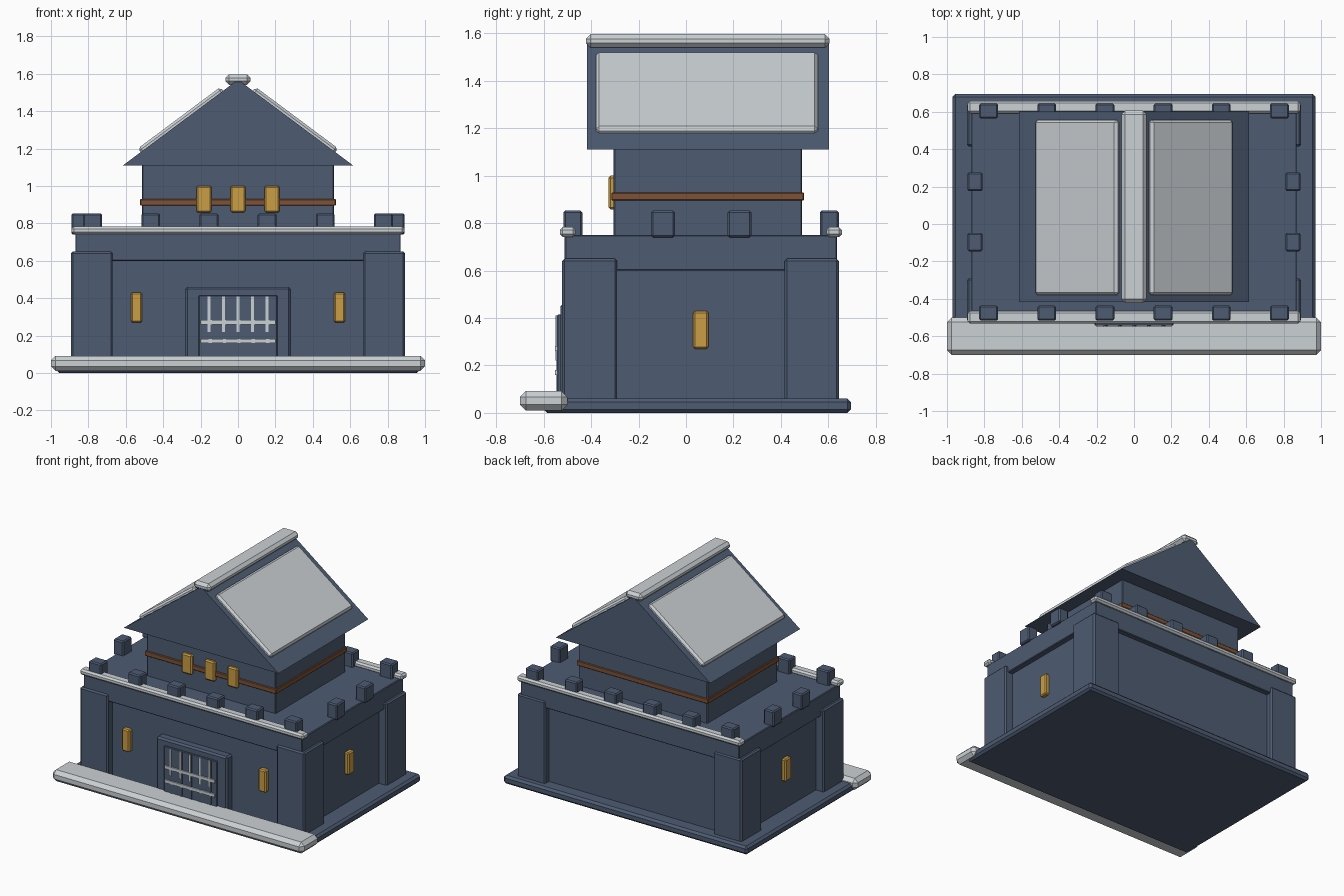
import bpy
import math

old = bpy.data.objects.get("Cube")
if old:
    bpy.data.objects.remove(old, do_unlink=True)


def material(name, rgb):
    mat = bpy.data.materials.new(name)
    mat.use_nodes = True
    mat.diffuse_color = (*rgb, 1)
    mat.node_tree.nodes["Principled BSDF"].inputs["Base Color"].default_value = (*rgb, 1)
    return mat


STONE = material("slate_blue", (0.075, 0.107, 0.17))
SNOW = material("pale_grey", (0.60, 0.635, 0.66))
GOLD = material("window_gold", (0.60, 0.34, 0.06))
WOOD = material("brown_wood", (0.21, 0.085, 0.035))


def mesh_object(name, verts, faces, mat, bevel=0.0):
    mesh = bpy.data.meshes.new(name)
    mesh.from_pydata(verts, [], faces)
    mesh.materials.append(mat)
    obj = bpy.data.objects.new(name, mesh)
    bpy.context.collection.objects.link(obj)
    if bevel:
        mod = obj.modifiers.new("Bevel", "BEVEL")
        mod.width = bevel
        mod.segments = 1
    return obj


def box(name, xs, ys, zs, mat=STONE, bevel=0.005):
    """Box spanning the given x, y and z ranges."""
    verts = [(x, y, z) for x in xs for y in ys for z in zs]
    faces = [(0, 1, 3, 2), (4, 6, 7, 5), (0, 4, 5, 1), (2, 3, 7, 6), (0, 2, 6, 4), (1, 5, 7, 3)]
    return mesh_object(name, verts, faces, mat, bevel)


def around(c, half):
    return (c - half, c + half)


# Ground slab and front step
box("base_slab", (-0.97, 0.97), (-0.60, 0.695), (0, 0.06), bevel=0.015)
box("front_step", (-1, 1), (-0.70, -0.50), (0.01, 0.092), SNOW, 0.025)

# Main block: recessed wall, overhanging parapet band, corner pillars
box("main_wall", (-0.83, 0.83), (-0.47, 0.60), (0.05, 0.65), bevel=0)
box("parapet_band", (-0.87, 0.87), (-0.512, 0.637), (0.60, 0.75))
for sx, side in ((-1, "right"), (1, "left")):
    xs = tuple(sorted((sx * 0.67, sx * 0.893)))
    box(f"front_pillar_{side}", xs, (-0.522, -0.29), (0.05, 0.65), bevel=0.01)
    box(f"back_pillar_{side}", xs, (0.415, 0.645), (0.05, 0.65), bevel=0.01)
    # Windows of the main block
    box(f"front_window_{side}", around(sx * 0.543, 0.03), (-0.505, -0.46), (0.27, 0.43), GOLD, 0.008)
    box(f"side_window_{side}", around(sx * 0.83, 0.03), (0.03, 0.095), (0.27, 0.43), GOLD, 0.008)

# Ledges along the front and back of the parapet
box("front_ledge", (-0.89, 0.89), (-0.532, -0.465), (0.742, 0.783), SNOW, 0.012)
box("back_ledge", (-0.89, 0.89), (0.592, 0.658), (0.742, 0.783), SNOW, 0.012)

# Battlement blocks
for i in range(6):
    x = (i - 2.5) * 0.311
    for label, y in (("front", -0.477), ("back", 0.605)):
        box(f"{label}_merlon", around(x, 0.05), around(y, 0.04), (0.74, 0.853), bevel=0.008)
for x in (-0.85, 0.85):
    for y in (-0.097, 0.226):
        box("side_merlon", around(x, 0.04), around(y, 0.05), (0.74, 0.853), bevel=0.008)

# Gate with frame, planks and grille
box("gate_frame", (-0.283, 0.283), (-0.53, -0.46), (0.05, 0.46), bevel=0.012)
box("gate_door", (-0.21, 0.21), (-0.542, -0.50), (0.05, 0.415), bevel=0.003)
for i in range(5):
    x = (i - 2) * 0.077
    box("gate_rib", around(x + 0.005, 0.009), (-0.546, -0.53), (0.06, 0.41), bevel=0)
    box("grille_bar", around(x, 0.008), (-0.55, -0.53), (0.22, 0.41), SNOW, 0)
for z in (0.17, 0.271):
    box("grille_rail", (-0.2, 0.2), (-0.552, -0.53), around(z, 0.011), SNOW, 0)

# Upper tower with belt and windows
box("tower", (-0.513, 0.513), (-0.305, 0.49), (0.74, 1.12))
box("tower_belt", (-0.523, 0.523), (-0.315, 0.498), (0.895, 0.93), WOOD, 0.004)
for x in (-0.182, 0, 0.182):
    box("tower_window", around(x, 0.041), (-0.327, -0.29), (0.858, 1.0), GOLD, 0.009)

# Gable roof
half, eave, apex = 0.615, 1.11, 1.568
front, back = -0.418, 0.602
gable = [(-half, eave), (half, eave), (0, apex)]
mesh_object("gable_roof", [(x, y, z) for y in (front, back) for x, z in gable],
            [(0, 1, 2), (5, 4, 3), (0, 3, 4, 1), (1, 4, 5, 2), (2, 5, 3, 0)], STONE)

# Snow sheets lying on both slopes, and the ridge cap
pitch = math.atan2(apex - eave, half)
mid = 0.30
for sx, side in ((-1, "right"), (1, "left")):
    sheet = box(f"roof_sheet_{side}", (-0.275, 0.275), (-0.38, 0.556), (-0.02, 0.025), SNOW, 0.014)
    sheet.location = (sx * mid, 0, apex - mid * math.tan(pitch))
    sheet.rotation_euler = (0, sx * pitch, 0)
box("ridge_cap", (-0.067, 0.067), (-0.422, 0.606), (1.54, 1.597), SNOW, 0.02)
